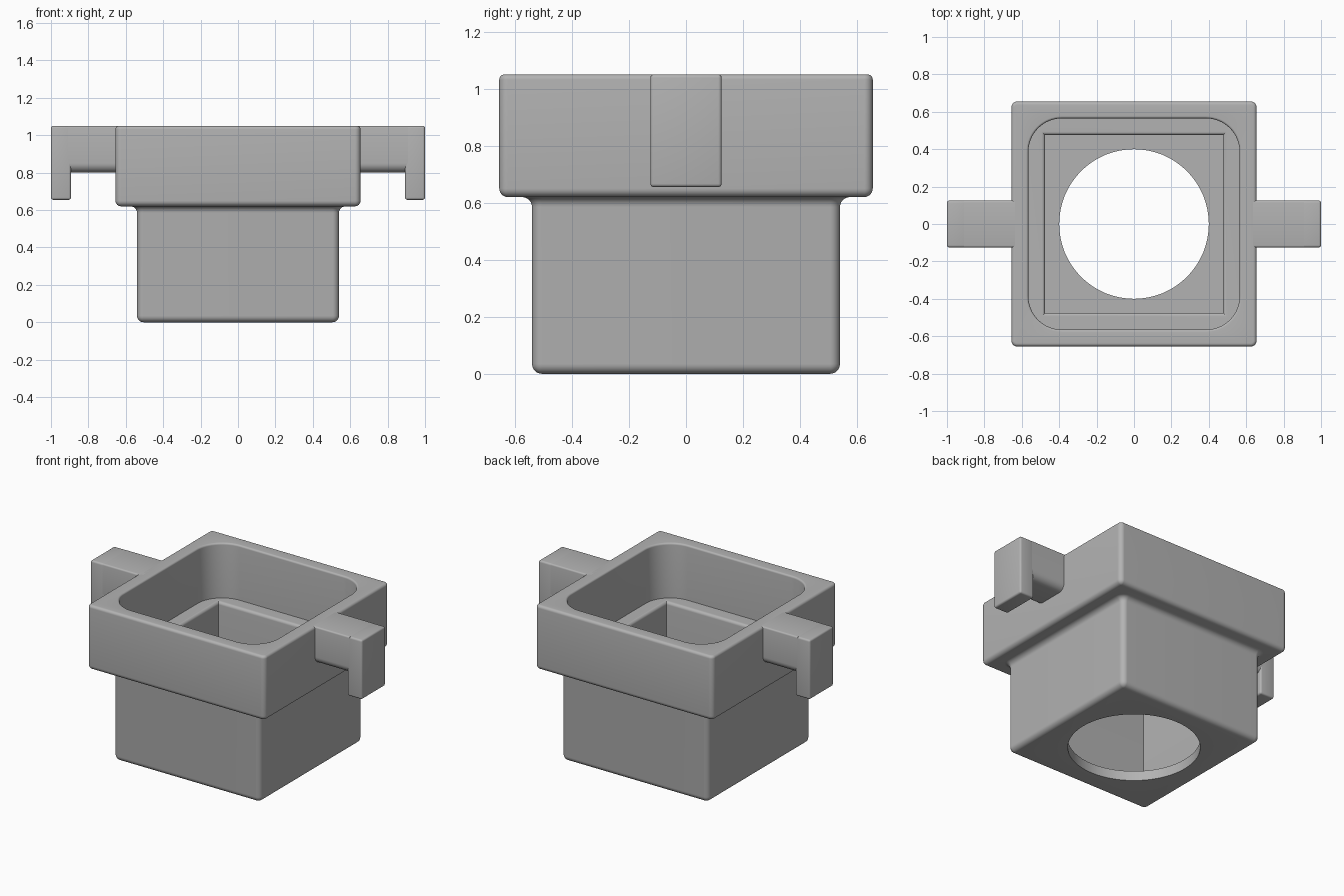
import bpy, bmesh
from math import sin, cos, pi

cube = bpy.data.objects.get("Cube")
if cube:
    bpy.data.objects.remove(cube)

grey = bpy.data.materials.new("plain grey")
grey.use_nodes = True
COLOUR = (0.45, 0.45, 0.45, 1)
grey.diffuse_color = COLOUR
grey.node_tree.nodes["Principled BSDF"].inputs["Base Color"].default_value = COLOUR


def finish(name, bm):
    """Turn a bmesh into a smooth-shaded object with sharp corners kept."""
    bmesh.ops.remove_doubles(bm, verts=bm.verts, dist=1e-5)
    bmesh.ops.recalc_face_normals(bm, faces=bm.faces)
    mesh = bpy.data.meshes.new(name)
    bm.to_mesh(mesh)
    bm.free()
    mesh.materials.append(grey)
    obj = bpy.data.objects.new(name, mesh)
    bpy.context.collection.objects.link(obj)
    bpy.ops.object.select_all(action='DESELECT')
    bpy.context.view_layer.objects.active = obj
    obj.select_set(True)
    bpy.ops.object.shade_smooth_by_angle(angle=pi / 6)
    return obj


def rounded_square(half, radius, z, steps=16):
    points = []
    for corner, (sx, sy) in enumerate([(1, 1), (-1, 1), (-1, -1), (1, -1)]):
        for i in range(steps + 1):
            a = (corner + i / steps) * pi / 2
            c = half - radius
            points.append((sx * c + radius * cos(a), sy * c + radius * sin(a), z))
    return points


def fillet(half, radius, z, size, start, end, steps=6):
    """Rings round an edge; half and z give the centre of the edge arc."""
    rings = []
    for i in range(steps + 1):
        a = (start + (end - start) * i / steps) * pi / 180
        d = size * cos(a)
        rings.append((half + d, max(radius + d, 0), z + size * sin(a)))
    return rings


# Hollow body: one closed sweep from the round hole, up the outside, down the inside
HOLE = 0.4
WALL = 0.065
FLOOR = 0.685
rings = [(HOLE, HOLE, 0)]
rings += fillet(0.505, 0, 0.035, 0.035, -90, 0)           # lower block base
rings += fillet(0.575, 0.07, 0.585, 0.035, 180, 90)       # cove under the upper block
rings += fillet(0.625, 0, 0.65, 0.03, -90, 0)             # upper block base
rings += fillet(0.637, 0.012, 1.032, 0.018, 0, 90)        # outer rim
rings += fillet(0.577, 0.192, 1.038, 0.012, 90, 180)      # pocket rim
rings += [(0.565, 0.18, FLOOR)]                           # pocket floor
rings += fillet(0.495, 0, FLOOR - 0.02, 0.02, 90, 180)    # inner ledge
rings = [(h, 0 if h < 0.5 and r < 0.1 else r, z) for h, r, z in rings]
rings += [(0.475, 0, WALL), (HOLE, HOLE, WALL)]           # well and its base

bm = bmesh.new()
loops = [[bm.verts.new(p) for p in rounded_square(*ring)] for ring in rings]
for k, loop in enumerate(loops):
    nxt = loops[(k + 1) % len(loops)]
    for i in range(len(loop)):
        j = (i + 1) % len(loop)
        bm.faces.new((loop[i], loop[j], nxt[j], nxt[i]))
bmesh.ops.dissolve_degenerate(bm, dist=1e-5, edges=bm.edges)
finish("hollow_body", bm)


def block(low, high, bevel, wide_bottom=0):
    """Box with softened edges; wide_bottom rounds the lower long edges first."""
    bm = bmesh.new()
    bmesh.ops.create_cube(bm, size=1)
    for v in bm.verts:
        v.co = [lo + (hi - lo) * (c + 0.5) for lo, hi, c in zip(low, high, v.co)]

    def long_edges(z):
        return [e for e in bm.edges if all(abs(v.co.z - z) < 1e-4 for v in e.verts)
                and abs(e.verts[0].co.x - e.verts[1].co.x) > 1e-4]
    if wide_bottom:
        bmesh.ops.bevel(bm, geom=long_edges(low[2]), offset=wide_bottom,
                        segments=8, profile=0.5, affect='EDGES')
        edges = long_edges(high[2])
    else:
        edges = bm.edges[:]
    bmesh.ops.bevel(bm, geom=edges, offset=bevel, segments=4, profile=0.5, affect='EDGES')
    return bm


# Side arms and their downturned hooks, mirrored to both sides
parts = {
    "side_arm": block((0.62, -0.125, 0.8), (0.91, 0.125, 1.05), 0.01, 0.05),
    "arm_hook": block((0.893, -0.125, 0.655), (1, 0.125, 1.05), 0.012),
}
for name, bm in parts.items():
    obj = finish(name, bm)
    obj.modifiers.new("both sides", 'MIRROR')
